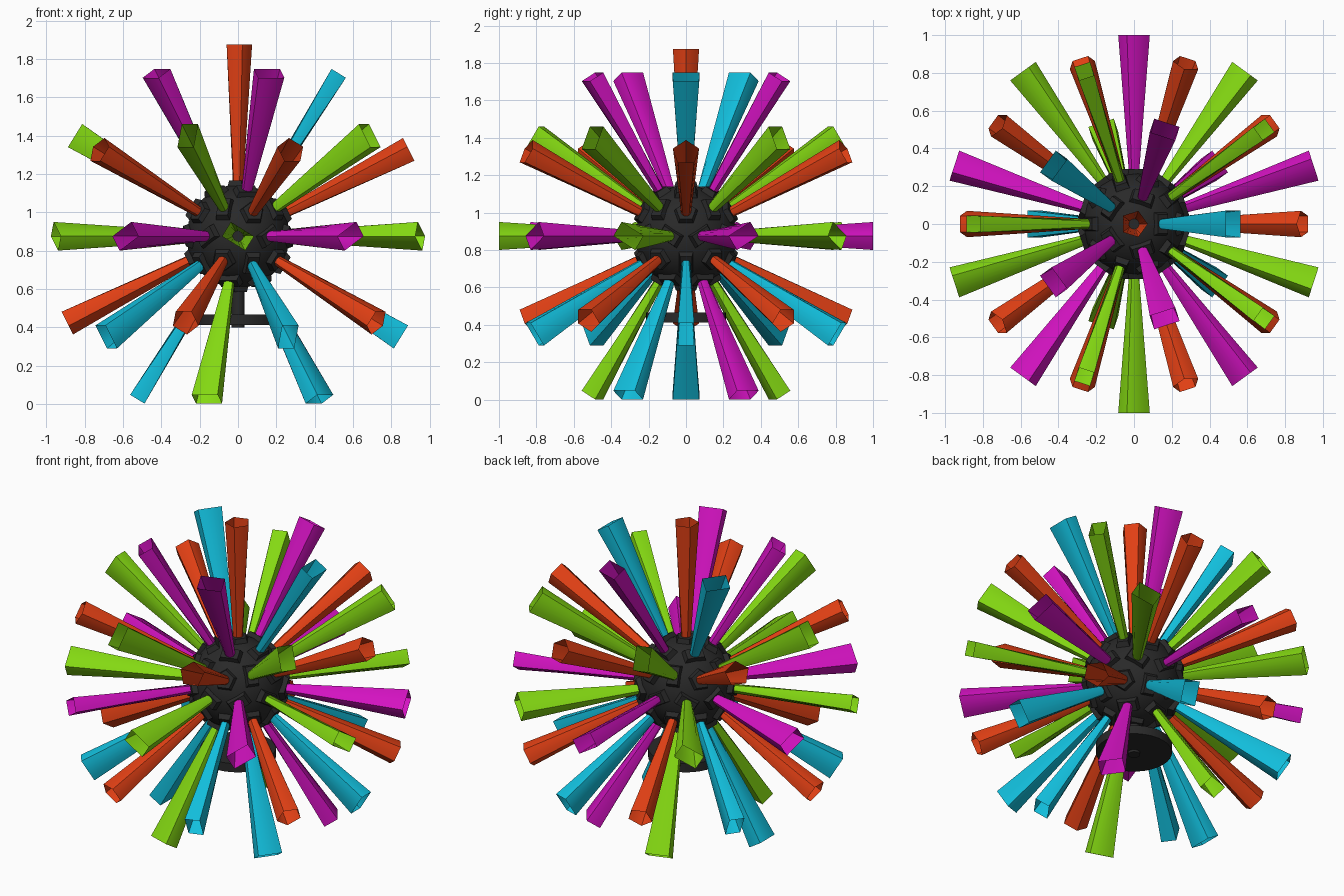
import bpy, bmesh, math
from mathutils import Vector

if "Cube" in bpy.data.objects:
    bpy.data.objects.remove(bpy.data.objects["Cube"])

C = Vector((0, 0, 0.875))      # hub centre
UP = Vector((0, 0, 1))


def material(name, rgb):
    m = bpy.data.materials.new(name)
    m.diffuse_color = (*rgb, 1)
    m.use_nodes = True
    m.node_tree.nodes["Principled BSDF"].inputs["Base Color"].default_value = m.diffuse_color
    return m


orange = material("orange", (0.75, 0.05, 0.007))
green = material("green", (0.23, 0.69, 0.006))
magenta = material("magenta", (0.65, 0.006, 0.53))
cyan = material("cyan", (0.006, 0.52, 0.72))
dark = material("charcoal", (0.022, 0.022, 0.022))


def finish(bm, name, mat, angle=30):
    me = bpy.data.meshes.new(name)
    bm.to_mesh(me)
    bm.free()
    ob = bpy.data.objects.new(name, me)
    bpy.context.collection.objects.link(ob)
    me.materials.append(mat)
    bpy.ops.object.select_all(action='DESELECT')
    ob.select_set(True)
    bpy.context.view_layer.objects.active = ob
    bpy.ops.object.shade_smooth_by_angle(angle=math.radians(angle))
    return ob


def outline(corners, per_side):
    """Matching points on a polygon and on a unit circle."""
    poly, circ = [], []
    n = len(corners)
    for i in range(n):
        a, b = Vector(corners[i]), Vector(corners[(i + 1) % n])
        ang = math.atan2(a.y, a.x)
        step = (math.atan2(b.y, b.x) - ang) % (2 * math.pi)
        for k in range(per_side):
            t = k / per_side
            poly.append(a.lerp(b, t))
            circ.append(Vector((math.cos(ang + step * t), math.sin(ang + step * t))))
    return poly, circ


PENT = [(0.0735 * math.cos(math.radians(72 * i)), 0.0735 * math.sin(math.radians(72 * i))) for i in range(5)]
RECT = [(0.044, 0.071), (-0.044, 0.071), (-0.044, -0.071), (0.044, -0.071)]


def frame(d, toward):
    u = (toward - d * toward.dot(d)).normalized()
    return u, d.cross(u)


def flared_tube(name, d, toward, corners, mat):
    """Round at the hub, polygonal and open at the far end."""
    u, v = frame(d, toward)
    poly, circ = outline(corners, 20 // len(corners))
    bm = bmesh.new()
    base = [bm.verts.new(C + d * 0.26 + (u * p.x + v * p.y) * 0.026) for p in circ]
    end = [bm.verts.new(C + d * 1.0 + u * p.x + v * p.y) for p in poly]
    n = len(base)
    bm.faces.new(base[::-1])
    for i in range(n):
        j = (i + 1) % n
        bm.faces.new((base[i], base[j], end[j], end[i]))
    finish(bm, name, mat, 25)


def collar(bm, d, toward, corners, scale):
    """Raised socket on the hub."""
    u, v = frame(d, toward)
    rings = [[bm.verts.new(C + d * h + (u * x + v * y) * scale * s) for x, y in corners]
             for h, s in ((0.24, 1.2), (0.292, 0.9))]
    lo, hi = rings
    bm.faces.new(hi)
    n = len(lo)
    for i in range(n):
        j = (i + 1) % n
        bm.faces.new((lo[i], lo[j], hi[j], hi[i]))


def polar(z, deg):
    r = math.sqrt(1 - z * z)
    a = math.radians(deg)
    return Vector((r * math.cos(a), r * math.sin(a), z))


# icosahedral directions: vertices carry pentagon tubes, edges carry rectangle tubes
h = 1 / math.sqrt(5)
verts = [UP.copy()] + [polar(h, 72 * i) for i in range(5)] \
    + [polar(-h, 36 + 72 * i) for i in range(5)] + [-UP]

hub = bmesh.new()
bmesh.ops.create_icosphere(hub, subdivisions=3, radius=0.272)
bmesh.ops.translate(hub, verts=hub.verts, vec=C)


def edge_colour(m):
    k = round(math.degrees(math.atan2(m.y, m.x))) % 360
    if m.z > 0.7:
        return cyan if k in (0, 144) else magenta
    if m.z > 0.3:
        return green
    if m.z > -0.3:
        return magenta if (k - 18) % 72 == 0 else green
    if m.z > -0.7:
        return cyan
    return {36: magenta, 108: green, 252: green}.get(k, cyan)


for i, a in enumerate(verts):
    near = [b for b in verts if 0.4 < a.dot(b) < 0.5]
    collar(hub, a, near[0], PENT, 0.85)
    if i < 11:                      # bottom socket holds the post instead
        flared_tube("pentagon_tube", a, near[0], PENT, orange)
    for b in verts[i + 1:]:
        if 0.4 < a.dot(b) < 0.5:
            m = (a + b).normalized()
            collar(hub, m, b - a, RECT, 0.8)
            flared_tube("rectangle_tube", m, b - a, RECT, edge_colour(m))
finish(hub, "hub_ball", dark)


# post and mounting disc under the hub
def cylinder(name, r, z0, z1):
    bm = bmesh.new()
    bmesh.ops.create_cone(bm, cap_ends=True, segments=32, radius1=r, radius2=r, depth=z1 - z0)
    bmesh.ops.translate(bm, verts=bm.verts, vec=(0, 0, (z0 + z1) / 2))
    finish(bm, name, dark)


cylinder("mount_post", 0.035, 0.398, 0.65)
cylinder("mount_disc", 0.215, 0.412, 0.466)
